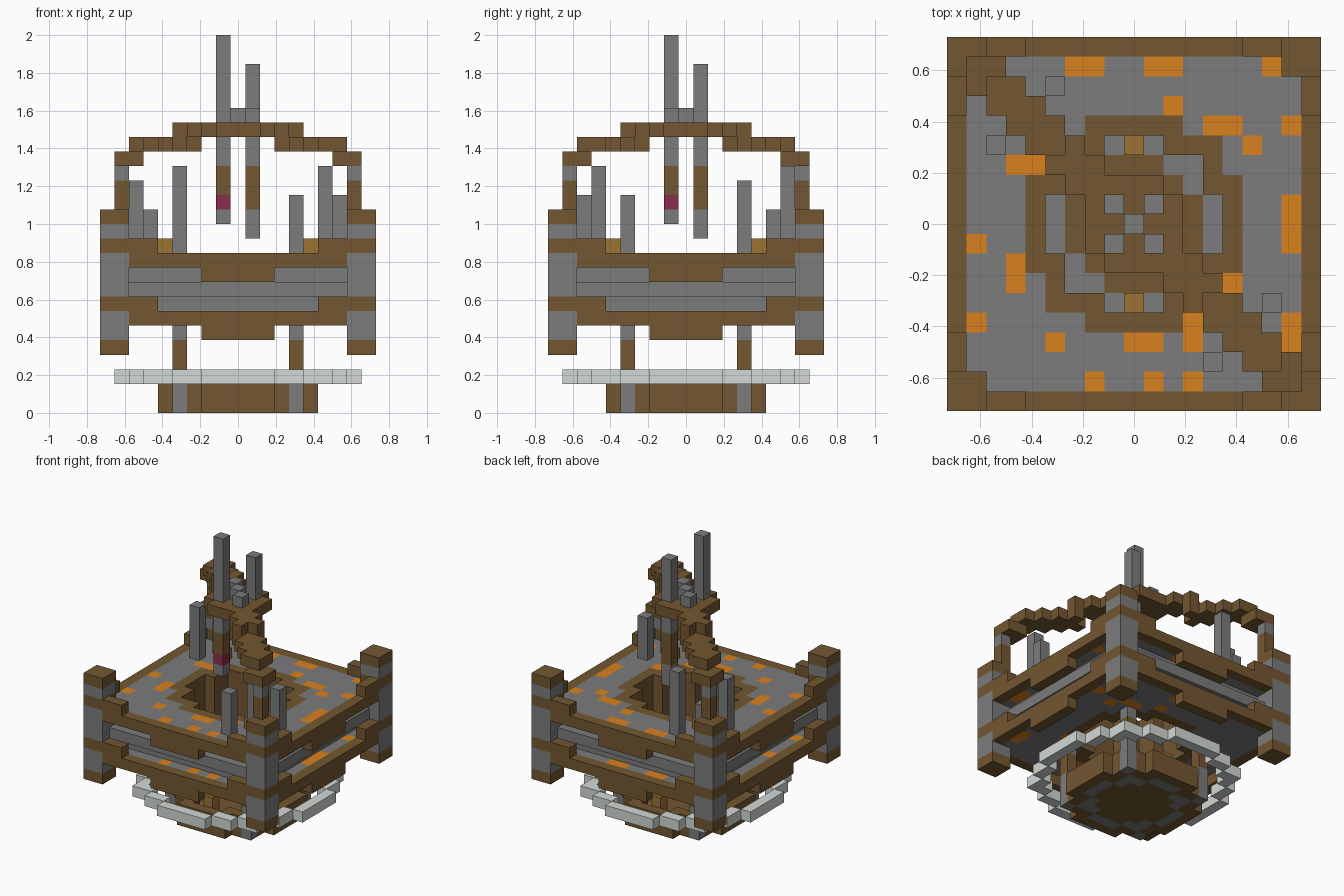
import bpy, bmesh
from math import hypot
from mathutils import Vector

if "Cube" in bpy.data.objects:
    bpy.data.objects.remove(bpy.data.objects["Cube"])

UNIT = 2 / 26  # edge of one block
COLOURS = {
    "timber brown": (115, 87, 49), "stone grey": (124, 124, 124),
    "ember orange": (216, 128, 30), "gold brown": (156, 115, 52),
    "dark red": (134, 46, 72), "pale stone": (212, 217, 213),
}
BROWN, GREY, ORANGE, GOLD, RED, PALE = range(6)


def linear(c):
    c /= 255
    return c / 12.92 if c <= 0.04045 else ((c + 0.055) / 1.055) ** 2.4


materials = []
for name, rgb in COLOURS.items():
    mat = bpy.data.materials.new(name)
    mat.use_nodes = True
    col = tuple(linear(c) for c in rgb) + (1,)
    mat.diffuse_color = col
    bsdf = mat.node_tree.nodes["Principled BSDF"]
    bsdf.inputs["Base Color"].default_value = col
    bsdf.inputs["Roughness"].default_value = 0.9
    materials.append(mat)

blocks = {}  # (x, y, z) -> (part, colour)


def put(part, x, y, z, colour):
    blocks[(x, y, z)] = (part, colour)


def column(part, x, y, z0, colours):
    """Stack blocks upward; one letter per block."""
    for i, c in enumerate(colours):
        put(part, x, y, z0 + i, {"b": BROWN, "g": GREY, "r": RED}[c])


def square(radius):
    span = range(-radius, radius + 1)
    return [(x, y) for x in span for y in span]


# Deck body: two full floors, grooved sides, a round well and scattered embers
embers = {(-3, 8), (-2, 8), (1, 8), (2, 8), (7, 8), (2, 6), (4, 5), (5, 5), (8, 5),
          (6, 4), (-6, 3), (-5, 3), (8, 1), (8, 0), (8, -1), (-8, -1), (-6, -2),
          (-6, -3), (5, -3), (-8, -5), (3, -5), (3, -6), (8, -5), (8, -6), (-4, -6),
          (0, -6), (1, -6), (-2, -8), (1, -8), (3, -8)}
for x, y in square(8):
    r = hypot(x, y)
    edge = max(abs(x), abs(y)) == 8
    if r < 4.3:
        continue
    for z in range(6, 11):
        if edge and z in (7, 9):
            continue
        colour = BROWN if r < 5.7 else GREY
        if (x, y) in embers and z in (6, 10):
            colour = ORANGE
        put("deck", x, y, z, colour)

# Sagging double rails on all four sides
for t in range(-7, 8):
    for s in (-9, 9):
        for x, y in ((t, s), (s, t)):
            for base in (6, 10):
                put("rails", x, y, base, BROWN)
                if abs(t) >= 6:
                    put("rails", x, y, base + 1, BROWN)
                if abs(t) <= 2:
                    put("rails", x, y, base - 1, BROWN)

# Banded corner posts
for sx in (-1, 1):
    for sy in (-1, 1):
        for i in (8, 9):
            for j in (8, 9):
                column("corner_posts", sx * i, sy * j, 4, "bggbgggbgb")

# Hanging bowl, its lamps and pillars, and the pale ring
for x, y in square(5):
    r = hypot(x, y)
    if r < 5.5:
        put("bowl", x, y, 0, GREY if 3.2 < r < 4.3 else BROWN)
        if r > 4.3:
            put("bowl", x, y, 1, BROWN)
for y in (-4, 4):
    for z in (1, 2):
        put("bowl_lamps", 0, y, z, GOLD)
    for x in (-4, 4):
        column("bowl_pillars", x, y, 0, "gggbbg")
for x, y in square(8):
    if round(hypot(x, y)) == 8:
        put("pale_ring", x, y, 2, PALE)

# Stepped arch along one diagonal
for x, y in square(8):
    d = abs(x - y)
    if abs(x + y) <= 1:
        if d >= 14:
            put("arch", x, y, 17, BROWN)
        if 7 <= d <= 14:
            put("arch", x, y, 18, BROWN)
        if d <= 7:
            put("arch", x, y, 19, BROWN)
    if max(abs(x), abs(y)) <= 2 and abs(x) + abs(y) <= 3:
        put("arch", x, y, 19, BROWN)
for s in (-1, 1):
    column("arch", 8 * s, -8 * s, 14, "bbg")
    put("arch_feet", 5 * s, -5 * s, 11, GOLD)
    put("arch_caps", s, -s, 20, GREY)
put("arch_caps", 0, 0, 20, GREY)

# Two spires passing through the crown of the arch
column("tall_spire", -1, -1, 13, "grbbggb" + "g" * 6)
column("short_spire", 1, 1, 12, "ggbbbggb" + "g" * 4)

# Standing stones around the arch feet
for x, y, height in ((-4, 7, 6), (-7, 4, 5), (-6, 6, 3), (4, -7, 4), (7, -4, 4), (6, -6, 6)):
    column("standing_stones", x, y, 11, "g" * height)

# Build one mesh per part from its exposed block faces
DIRECTIONS = [Vector(v) * s for v in ((1, 0, 0), (0, 1, 0), (0, 0, 1)) for s in (1, -1)]
for part in dict.fromkeys(p for p, c in blocks.values()):
    bm = bmesh.new()
    for cell, (owner, colour) in blocks.items():
        if owner != part:
            continue
        centre = Vector(cell) + Vector((0, 0, 0.5))
        for n in DIRECTIONS:
            if tuple(int(a + b) for a, b in zip(cell, n)) in blocks:
                continue
            u = Vector((n.y, n.z, n.x))
            w = n.cross(u)
            corners = [centre + (n + u * a + w * b) / 2
                       for a, b in ((-1, -1), (1, -1), (1, 1), (-1, 1))]
            face = bm.faces.new([bm.verts.new(c * UNIT) for c in corners])
            face.material_index = colour
    bmesh.ops.remove_doubles(bm, verts=bm.verts[:], dist=UNIT / 100)
    mesh = bpy.data.meshes.new(part)
    bm.to_mesh(mesh)
    bm.free()
    for mat in materials:
        mesh.materials.append(mat)
    bpy.context.collection.objects.link(bpy.data.objects.new(part, mesh))
